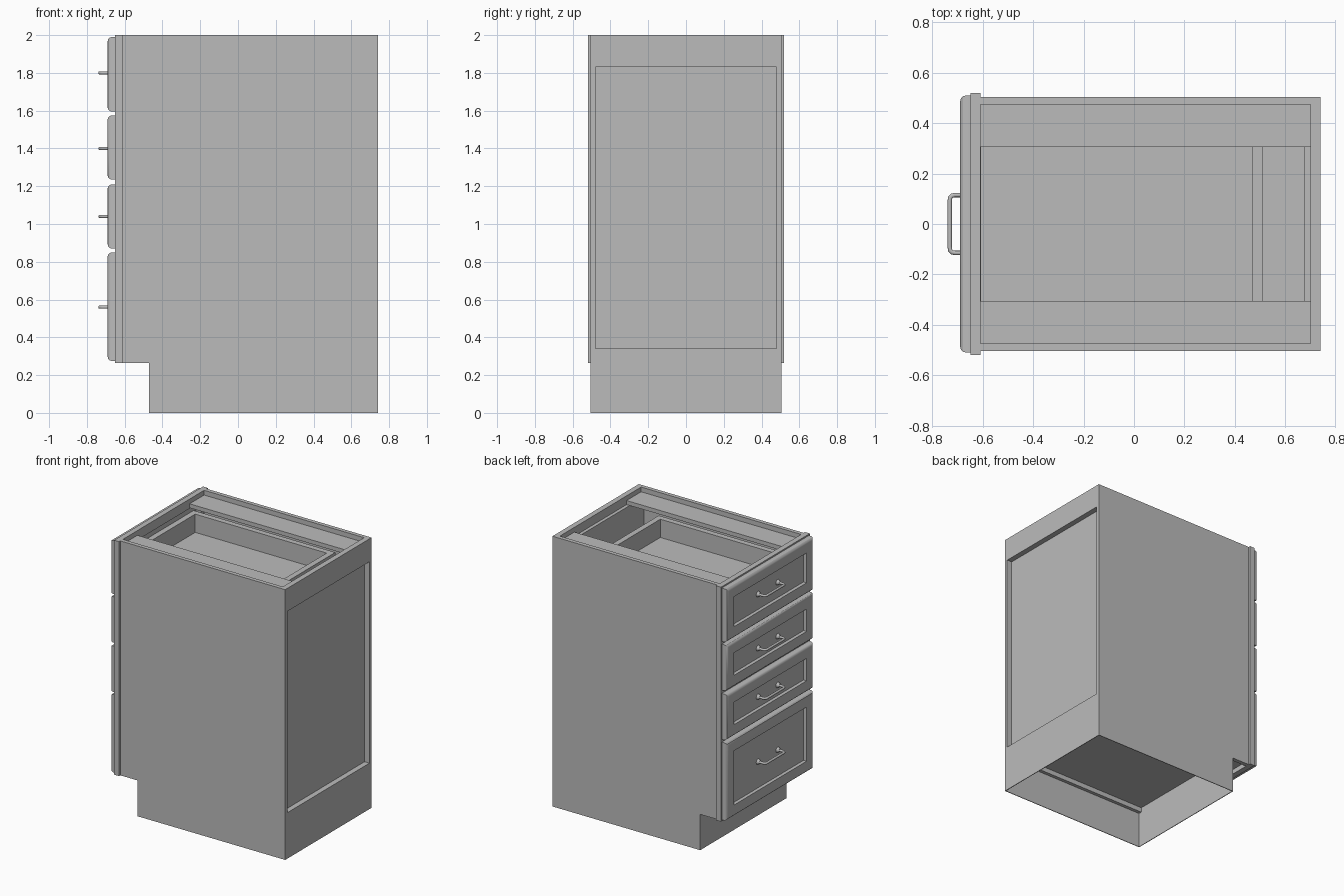
import bpy, bmesh
from mathutils import Matrix, Vector

old = bpy.data.objects.get("Cube")
if old:
    bpy.data.objects.remove(old, do_unlink=True)

grey = bpy.data.materials.new("plain_grey")
grey.use_nodes = True
grey.diffuse_color = (0.5, 0.5, 0.5, 1)
grey.node_tree.nodes["Principled BSDF"].inputs["Base Color"].default_value = (0.5, 0.5, 0.5, 1)


def link(name, data):
    data.materials.append(grey)
    obj = bpy.data.objects.new(name, data)
    bpy.context.collection.objects.link(obj)
    return obj


def finish(name, bm):
    bmesh.ops.recalc_face_normals(bm, faces=bm.faces)
    mesh = bpy.data.meshes.new(name)
    bm.to_mesh(mesh)
    bm.free()
    return link(name, mesh)


def smooth(obj):
    bpy.ops.object.select_all(action="DESELECT")
    obj.select_set(True)
    bpy.context.view_layer.objects.active = obj
    bpy.ops.object.shade_smooth_by_angle()


def box_bm(x, y, z):
    bm = bmesh.new()
    bmesh.ops.create_cube(bm, size=1)
    size = Vector((x[1] - x[0], y[1] - y[0], z[1] - z[0]))
    mid = Vector((sum(x), sum(y), sum(z))) / 2
    for v in bm.verts:
        v.co = v.co * size + mid
    return bm


def box(name, x, y, z):
    return finish(name, box_bm(x, y, z))


def extrude(name, faces_pts, offset):
    """Extrude flat polygons that share corners into one solid."""
    bm = bmesh.new()
    for pts in faces_pts:
        bm.faces.new([bm.verts.new(p) for p in pts])
    bmesh.ops.remove_doubles(bm, verts=bm.verts, dist=0.0001)
    base = bm.faces[:]
    out = bmesh.ops.extrude_face_region(bm, geom=base, use_keep_orig=True)
    moved = [g for g in out["geom"] if isinstance(g, bmesh.types.BMVert)]
    bmesh.ops.translate(bm, verts=moved, vec=offset)
    return finish(name, bm)


def ring(name, x, y, z, hole_y, hole_z):
    """Rectangular frame standing across x."""
    def corners(a, b):
        return [(x[0], a[0], b[0]), (x[0], a[1], b[0]), (x[0], a[1], b[1]), (x[0], a[0], b[1])]
    o, i = corners(y, z), corners(hole_y, hole_z)
    quads = [(o[k], o[(k + 1) % 4], i[(k + 1) % 4], i[k]) for k in range(4)]
    return extrude(name, quads, (x[1] - x[0], 0, 0))


# Cabinet sides: notched thin skin, thicker lining above the toe space, top strip
for label, s in (("left", 1), ("right", -1)):
    outline = [(-0.47, 0), (0.74, 0), (0.74, 2), (-0.61, 2), (-0.61, 0.265), (-0.47, 0.265)]
    extrude(label + "_side", [[(x, s * 0.505, z) for x, z in outline]], (0, -s * 0.005, 0))
    box(label + "_side_lining", (-0.61, 0.7), sorted((s * 0.475, s * 0.5)), (0.265, 2))
    box(label + "_top_strip", (-0.61, 0.7), sorted((s * 0.305, s * 0.475)), (1.935, 1.965))

# Back frame with its recessed panel, floor and toe kick
ring("back_frame", (0.735, 0.74), (-0.5, 0.5), (0, 2), (-0.48, 0.48), (0.34, 1.83))
ring("back_frame_lining", (0.7, 0.735), (-0.5, 0.5), (0.265, 2), (-0.48, 0.48), (0.34, 1.83))
box("back_panel", (0.675, 0.7), (-0.48, 0.48), (0.3, 1.935))
box("cabinet_floor", (-0.61, 0.7), (-0.475, 0.475), (0.3, 0.335))
box("toe_kick", (-0.47, -0.465), (-0.5, 0.5), (0, 0.3))

# Face frame with rails between the drawers
ring("face_frame", (-0.65, -0.61), (-0.52, 0.52), (0.265, 2), (-0.44, 0.44), (0.34, 1.93))
for n, z in enumerate((0.86, 1.222, 1.585)):
    box(f"face_rail_{n + 1}", (-0.65, -0.61), (-0.44, 0.44), (z - 0.035, z + 0.035))


def drawer_front(name, z):
    bm = box_bm((-0.69, -0.65), (-0.51, 0.51), z)
    front = min(bm.faces, key=lambda f: f.calc_center_median().x)
    bmesh.ops.bevel(bm, geom=front.edges[:], offset=0.022, segments=3,
                    profile=0.5, affect="EDGES")
    bm.normal_update()
    front = min(bm.faces, key=lambda f: f.calc_center_median().x)
    bmesh.ops.inset_region(bm, faces=[front], thickness=0.092)
    bmesh.ops.inset_region(bm, faces=[front], thickness=0.006, depth=-0.02)
    smooth(finish(name, bm))


def drawer_box(name, z0, z1):
    x0, x1, w, t = -0.65, 0.51, 0.41, 0.042
    box(name + "_bottom", (x0, x1), (-w, w), (z0, z0 + 0.02))
    box(name + "_back", (x1 - t, x1), (-w, w), (z0 + 0.02, z1))
    box(name + "_inner_front", (x0, x0 + t), (-w, w), (z0 + 0.02, z1))
    for label, s in (("left", 1), ("right", -1)):
        box(f"{name}_{label}_wall", (x0 + t, x1 - t), sorted((s * (w - t), s * w)),
            (z0 + 0.02, z1))


def handle(name, z):
    half = [(-0.668, 0.115), (-0.712, 0.115), (-0.723, 0.112), (-0.73, 0.104), (-0.731, 0.09)]
    path = half + [(x, -y) for x, y in reversed(half)]
    curve = bpy.data.curves.new(name, "CURVE")
    curve.dimensions = "3D"
    curve.bevel_depth = 0.009
    curve.bevel_resolution = 3
    spline = curve.splines.new("POLY")
    spline.points.add(len(path) - 1)
    for p, (x, y) in zip(spline.points, path):
        p.co = (x, y, z, 1)
    link(name, curve)
    # Flared feet
    bm = bmesh.new()
    for y in (-0.115, 0.115):
        bmesh.ops.create_cone(bm, cap_ends=True, segments=20, radius1=0.011, radius2=0.021,
                              depth=0.018,
                              matrix=Matrix.Translation((-0.679, y, z)) @ Matrix.Rotation(1.5708, 4, "Y"))
    smooth(finish(name + "_feet", bm))


# Four drawers from top to bottom: front range, handle height
drawers = [((1.595, 1.99), 1.8), ((1.235, 1.575), 1.4),
           ((0.87, 1.21), 1.04), ((0.275, 0.85), 0.56)]
for n, (z, grip) in enumerate(drawers):
    drawer_front(f"drawer_front_{n + 1}", z)
    drawer_box(f"drawer_{n + 1}", z[0] + 0.115, z[1] - 0.125)
    handle(f"handle_{n + 1}", grip)
